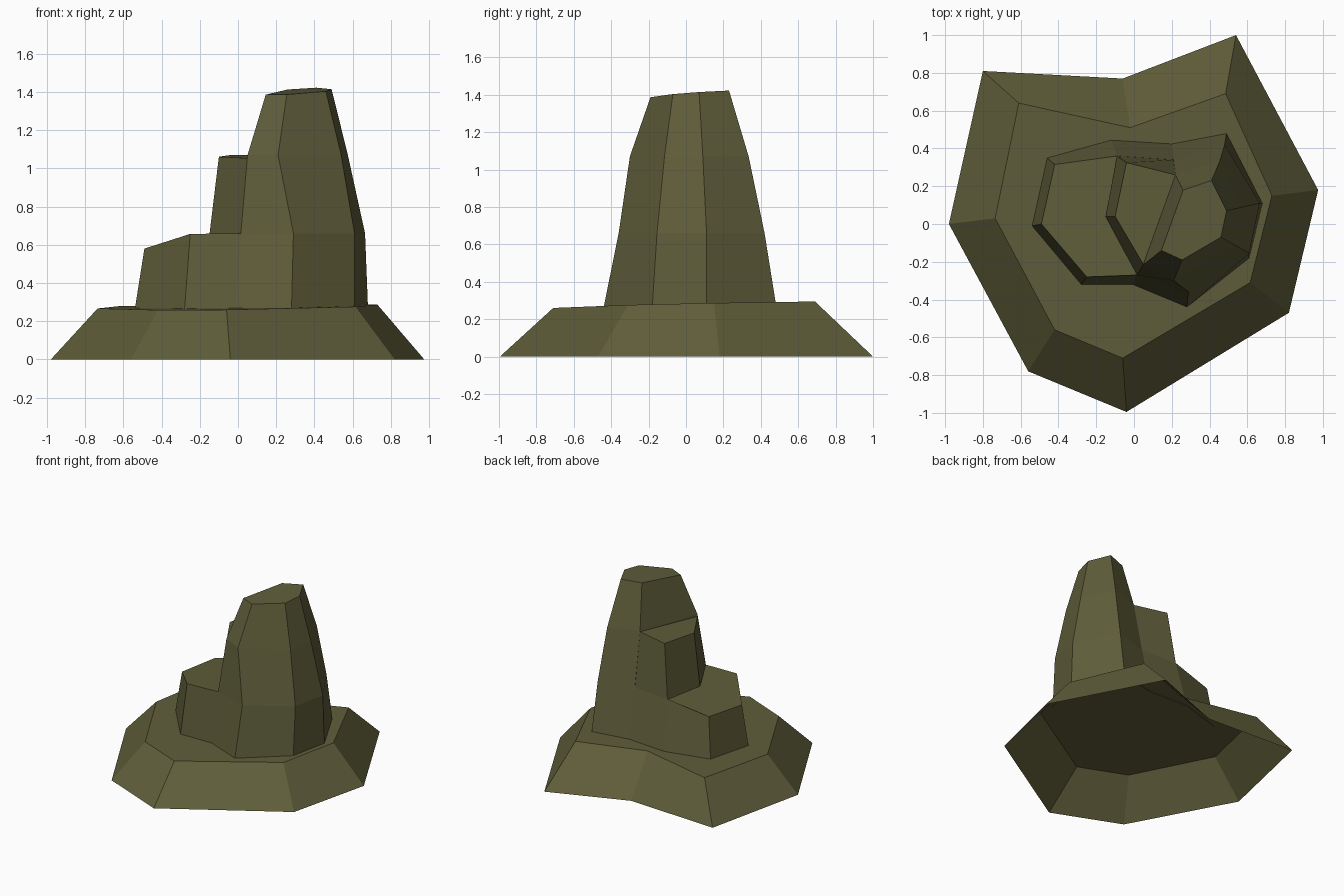
import bpy
import bmesh

cube = bpy.data.objects.get("Cube")
if cube:
    bpy.data.objects.remove(cube, do_unlink=True)

rock = bpy.data.materials.new("olive rock")
rock.use_nodes = True
colour = (0.115, 0.11, 0.042, 1)
rock.diffuse_color = colour
shader = rock.node_tree.nodes["Principled BSDF"]
shader.inputs["Base Color"].default_value = colour
shader.inputs["Roughness"].default_value = 1


def loft(name, levels, bottom=True):
    """Skin a stack of rings; each level is (outline, height rule)."""
    bm = bmesh.new()
    rings = [[bm.verts.new((x, y, height(x, y))) for x, y in outline]
             for outline, height in levels]
    for low, high in zip(rings, rings[1:]):
        for i in range(len(low)):
            bm.faces.new((low[i - 1], low[i], high[i], high[i - 1]))
    bm.faces.new(rings[-1])
    if bottom:
        bm.faces.new(rings[0][::-1])
    mesh = bpy.data.meshes.new(name)
    bm.to_mesh(mesh)
    bm.free()
    mesh.materials.append(rock)
    obj = bpy.data.objects.new(name, mesh)
    bpy.context.collection.objects.link(obj)


def flat(z):
    return lambda x, y: z


def shelf(x, y):
    return 0.275 + 0.012 * x + 0.02 * y


def footing(x, y):
    return shelf(x, y) - 0.005


def ledge_top(x, y):
    return min(0.66, 0.66 + 0.21 * (x + 0.11 - 0.35 * min(y, 0) - 0.1 * y))


# Sloping skirt, open underneath, with a gently tilted shelf on top
loft("base_skirt", [
    ([(-0.98, 0), (-0.56, -0.78), (-0.04, -0.995), (0.82, -0.47),
      (0.975, 0.18), (0.54, 1), (-0.06, 0.77), (-0.8, 0.81)], flat(0)),
    ([(-0.735, 0.03), (-0.42, -0.56), (-0.06, -0.71), (0.615, -0.31),
      (0.73, 0.15), (0.485, 0.69), (-0.02, 0.51), (-0.61, 0.64)], shelf),
], bottom=False)

# Tall six-sided pillar
loft("tower", [
    ([(-0.01, -0.32), (0.28, -0.44), (0.61, -0.18),
      (0.68, 0.11), (0.49, 0.48), (0.2, 0.425)], footing),
    ([(0.015, -0.27), (0.29, -0.36), (0.61, -0.155),
      (0.665, 0.11), (0.48, 0.42), (0.21, 0.34)], flat(0.66)),
    ([(0.05, -0.215), (0.21, -0.3), (0.54, -0.115),
      (0.575, 0.09), (0.455, 0.335), (0.22, 0.26)], flat(1.07)),
    ([(0.145, -0.14), (0.255, -0.19), (0.46, -0.07),
      (0.49, 0.07), (0.41, 0.23), (0.26, 0.18)],
     lambda x, y: 1.39 + 0.04 * x + 0.07 * y),
])

# Low ledge, its inner corners buried in the tower
loft("low_ledge", [
    ([(-0.54, -0.01), (-0.28, -0.32), (-0.01, -0.32), (0.3, -0.1),
      (0.3, 0.2), (0.2, 0.425), (-0.12, 0.445), (-0.46, 0.35)], footing),
    ([(-0.49, 0), (-0.25, -0.28), (0.015, -0.27), (0.3, -0.1),
      (0.3, 0.2), (0.21, 0.34), (-0.09, 0.36), (-0.42, 0.315)], ledge_top),
])

# Middle step between ledge and tower top
loft("middle_step", [
    ([(-0.15, 0.04), (0.015, -0.27), (0.3, -0.1),
      (0.3, 0.2), (0.21, 0.34), (-0.09, 0.36)], flat(0.65)),
    ([(-0.1, 0.04), (0.05, -0.215), (0.3, -0.1),
      (0.3, 0.2), (0.22, 0.26), (-0.04, 0.325)],
     lambda x, y: 1.06 + 0.03 * y),
])
